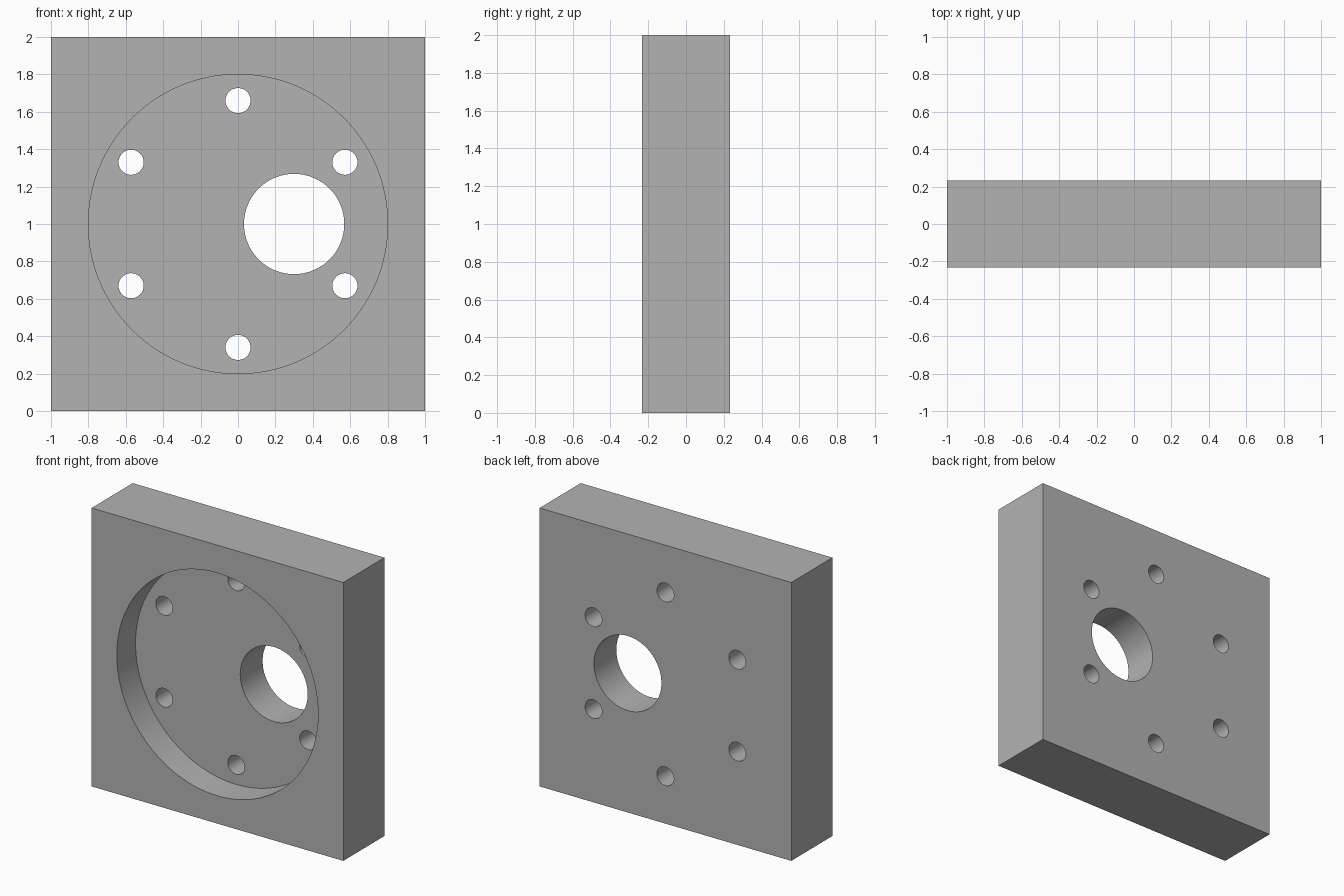
import bpy
from math import radians, sin, cos

cube = bpy.data.objects.get("Cube")
if cube:
    bpy.data.objects.remove(cube, do_unlink=True)

THICK = 0.467
FRONT = -THICK / 2
POCKET_DEPTH = 0.213
CENTRE_Z = 1.0

grey = bpy.data.materials.new("plain_grey")
grey.use_nodes = True
colour = (0.45, 0.45, 0.45, 1)
grey.diffuse_color = colour
grey.node_tree.nodes["Principled BSDF"].inputs["Base Color"].default_value = colour

# Square plate
bpy.ops.mesh.primitive_cube_add(size=1, location=(0, 0, CENTRE_Z))
plate = bpy.context.object
plate.name = "flange_plate"
plate.scale = (2, THICK, 2)
bpy.ops.object.transform_apply(location=False, rotation=False, scale=True)
plate.data.materials.append(grey)


def bore(name, x, z, radius, y_start, y_end, sides):
    """Cut a round hole along y into the plate."""
    bpy.ops.mesh.primitive_cylinder_add(
        vertices=sides, radius=radius, depth=y_end - y_start,
        location=(x, (y_start + y_end) / 2, z), rotation=(radians(90), 0, 0))
    cutter = bpy.context.object
    cutter.name = name + "_cutter"
    cutter.hide_render = True
    cutter.data.materials.append(grey)
    mod = plate.modifiers.new(name, 'BOOLEAN')
    mod.operation = 'DIFFERENCE'
    mod.solver = 'EXACT'
    mod.object = cutter
    bpy.ops.object.select_all(action='DESELECT')
    bpy.context.view_layer.objects.active = plate
    plate.select_set(True)
    bpy.ops.object.modifier_apply(modifier=name)
    bpy.data.objects.remove(cutter, do_unlink=True)


# Round pocket in the front
bore("pocket", 0, CENTRE_Z, 0.8, FRONT - 0.2, FRONT + POCKET_DEPTH, 128)

# Off-centre shaft hole
bore("shaft_hole", 0.3, CENTRE_Z, 0.268, -0.5, 0.5, 96)

# Ring of six bolt holes
for i in range(6):
    a = radians(30 + 60 * i)
    bore("bolt_hole", 0.66 * cos(a), CENTRE_Z + 0.66 * sin(a), 0.067, -0.5, 0.5, 48)

bpy.ops.object.shade_smooth_by_angle(angle=radians(30))
